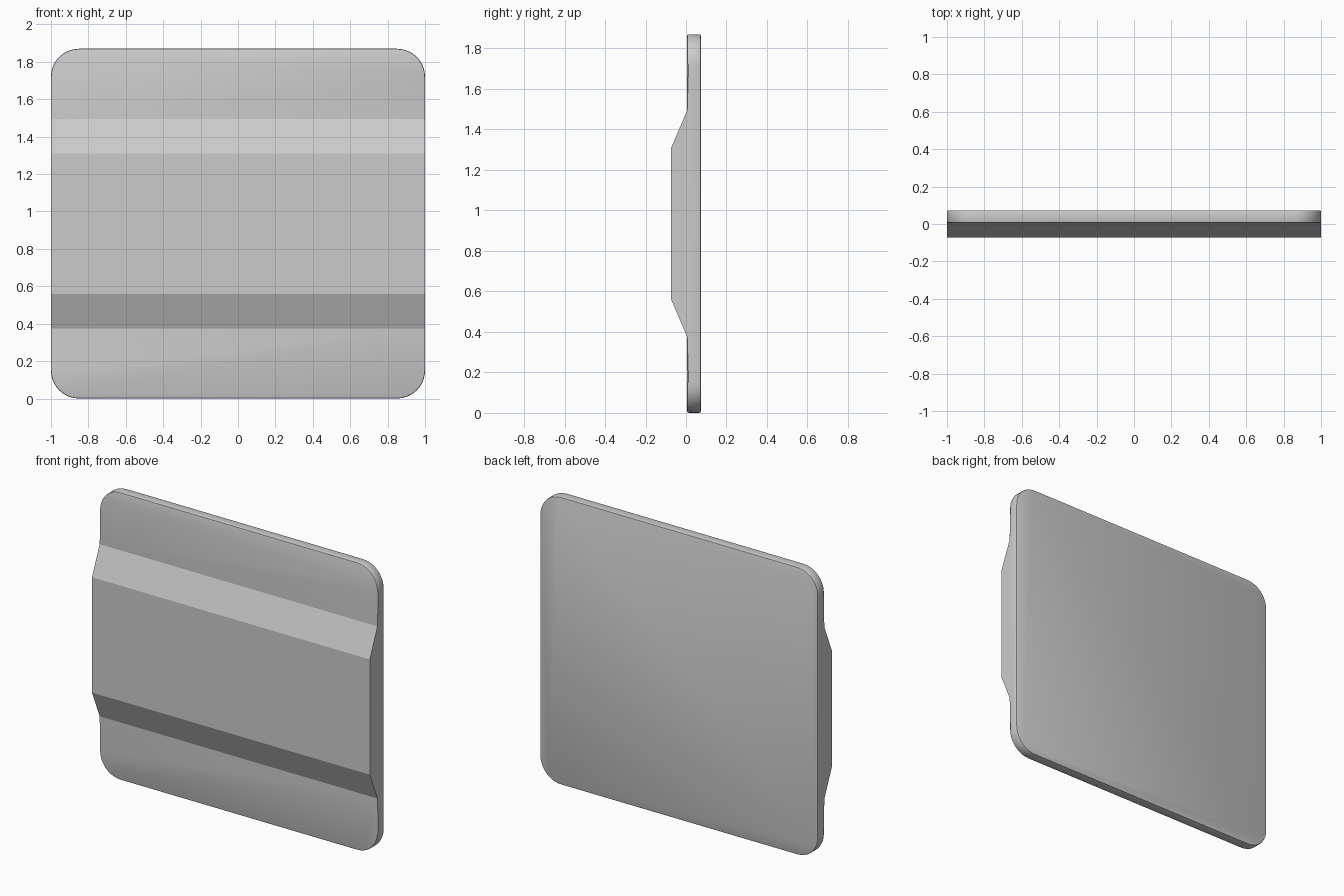
import bpy, bmesh

if "Cube" in bpy.data.objects:
    bpy.data.objects.remove(bpy.data.objects["Cube"])

HALF_W, HEIGHT = 1.0, 1.87
FRONT, PLATE, BACK = -0.073, 0.006, 0.073

# side profile (y, z): flat plate with a raised trapezoid band on its front
profile = [(BACK, 0), (BACK, HEIGHT), (PLATE, HEIGHT), (PLATE, 1.495),
           (FRONT, 1.31), (FRONT, 0.56), (PLATE, 0.375), (PLATE, 0)]

bm = bmesh.new()
face = bm.faces.new([bm.verts.new((-HALF_W, y, z)) for y, z in profile])
ext = bmesh.ops.extrude_face_region(bm, geom=[face])
bmesh.ops.translate(bm, vec=(2 * HALF_W, 0, 0),
                    verts=[g for g in ext["geom"] if isinstance(g, bmesh.types.BMVert)])
bmesh.ops.recalc_face_normals(bm, faces=bm.faces[:])


# rounded outer corners: edges running front to back at top and bottom
def is_corner(e):
    a, b = (v.co for v in e.verts)
    return (abs(a.x - b.x) < 1e-5 and abs(a.z - b.z) < 1e-5
            and abs(a.y - b.y) > 0.01)


bmesh.ops.bevel(bm, geom=[e for e in bm.edges if is_corner(e)], offset=0.15,
                offset_type='OFFSET', segments=10, profile=0.5, affect='EDGES')


# softened rims of the front and back plate faces
def is_rim(e):
    a, b = (v.co for v in e.verts)
    if abs(a.y - b.y) > 1e-5 or a.y < PLATE - 1e-3:
        return False
    inner_crease = abs(a.z - b.z) < 1e-5 and 0.3 < a.z < 1.6
    return not inner_crease


bm.normal_update()
bmesh.ops.bevel(bm, geom=[e for e in bm.edges if is_rim(e)], offset=0.007,
                offset_type='OFFSET', segments=2, profile=0.5, affect='EDGES',
                clamp_overlap=True)
bmesh.ops.recalc_face_normals(bm, faces=bm.faces[:])

mesh = bpy.data.meshes.new("ridged_panel")
bm.to_mesh(mesh)
bm.free()
panel = bpy.data.objects.new("ridged_panel", mesh)
bpy.context.collection.objects.link(panel)

# smooth corners, crisp ridge
bpy.context.view_layer.objects.active = panel
panel.select_set(True)
bpy.ops.object.shade_smooth_by_angle(angle=0.40)
